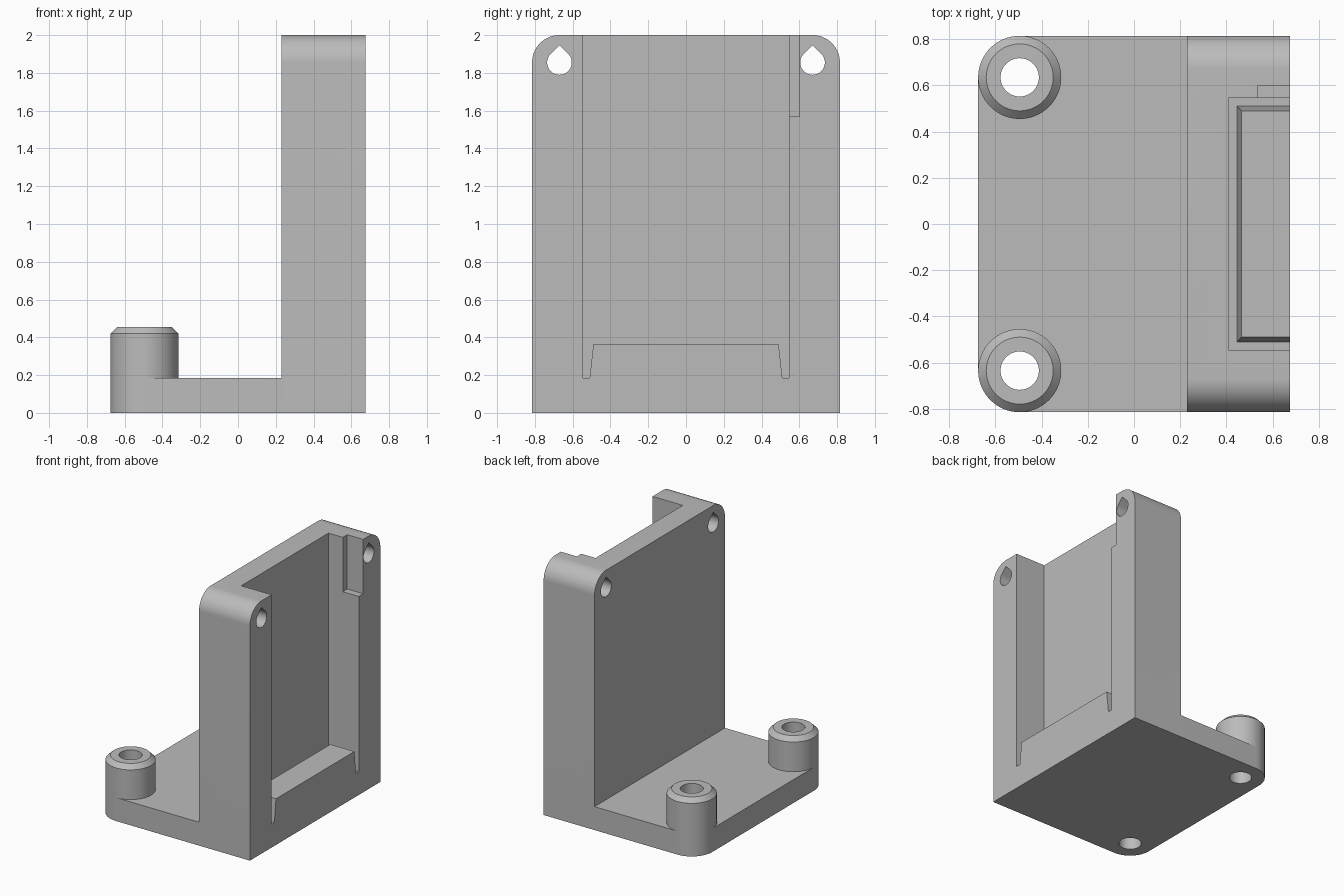
import bpy, bmesh
from math import pi, sin, cos, radians
from mathutils import Matrix, Vector

if "Cube" in bpy.data.objects:
    bpy.data.objects.remove(bpy.data.objects["Cube"], do_unlink=True)

grey = bpy.data.materials.new("plain_grey")
grey.use_nodes = True
COLOUR = (0.5, 0.5, 0.5, 1)
grey.diffuse_color = COLOUR
grey.node_tree.nodes["Principled BSDF"].inputs["Base Color"].default_value = COLOUR

X, Y, TOP = 0.675, 0.815, 2.0
BASE = 0.185                  # base plate thickness
WALL_X = 0.23                 # back of the upright wall
POST_R, HOLE_R = 0.18, 0.083
CORNER_R, TEAR_R = 0.145, 0.065


def finish(bm, name):
    bmesh.ops.recalc_face_normals(bm, faces=bm.faces)
    me = bpy.data.meshes.new(name)
    bm.to_mesh(me)
    bm.free()
    me.materials.append(grey)
    ob = bpy.data.objects.new(name, me)
    bpy.context.collection.objects.link(ob)
    return ob


def prism(name, points, axis, lo, hi):
    """Extrude a 2D outline along z (points are x, y) or x (points are y, z)."""
    bm = bmesh.new()
    place = (lambda p: (p[0], p[1], lo)) if axis == "z" else (lambda p: (lo, p[0], p[1]))
    face = bm.faces.new([bm.verts.new(place(p)) for p in points])
    side = bmesh.ops.extrude_face_region(bm, geom=[face])["geom"]
    step = Vector((0, 0, hi - lo)) if axis == "z" else Vector((hi - lo, 0, 0))
    bmesh.ops.translate(bm, vec=step, verts=[v for v in side if isinstance(v, bmesh.types.BMVert)])
    return finish(bm, name)


def box(name, x, y, z):
    return prism(name, [(x[0], y[0]), (x[1], y[0]), (x[1], y[1]), (x[0], y[1])], "z", *z)


def arc(cx, cy, r, start, end, n):
    angles = [radians(start + (end - start) * i / n) for i in range(n + 1)]
    return [(cx + r * cos(a), cy + r * sin(a)) for a in angles]


def lathe(name, profile, x, y, n=64):
    """Revolve a closed (radius, z) outline about a vertical axis."""
    bm = bmesh.new()
    rings = [[bm.verts.new((x + r * cos(2 * pi * i / n), y + r * sin(2 * pi * i / n), z))
              for i in range(n)] for r, z in profile]
    for a, b in zip(rings, rings[1:] + rings[:1]):
        for i in range(n):
            j = (i + 1) % n
            bm.faces.new((a[i], a[j], b[j], b[i]))
    return finish(bm, name)


def combine(target, tool, operation):
    mod = target.modifiers.new(operation.lower(), "BOOLEAN")
    mod.operation, mod.solver, mod.object = operation, "EXACT", tool
    bpy.context.view_layer.objects.active = target
    bpy.ops.object.modifier_apply(modifier=mod.name)
    bpy.data.objects.remove(tool, do_unlink=True)


# Upright wall with rounded top corners
cy, cz = Y - CORNER_R, TOP - CORNER_R
bracket = prism("bracket", [(-Y, 0), (Y, 0)] + arc(cy, cz, CORNER_R, 0, 90, 16)
                + arc(-cy, cz, CORNER_R, 90, 180, 16), "x", WALL_X, X)

# Open pocket in the wall, with a small side notch near the top
combine(bracket, box("pocket", (0.41, X + 0.1), (-0.545, 0.545), (BASE, TOP + 0.1)), "DIFFERENCE")
combine(bracket, box("side_notch", (0.535, X + 0.1), (0.5, 0.6), (1.57, TOP + 0.1)), "DIFFERENCE")

# Tapered ledge on the pocket floor
ledge = box("ledge", (0.447, X), (-0.51, 0.51), (BASE, 0.365))
for v in ledge.data.vertices:
    if v.co.z > 0.3:
        v.co.y *= 0.49 / 0.51
        if v.co.x < 0.5:
            v.co.x = 0.465
combine(bracket, ledge, "UNION")

# Teardrop holes through both ends of the wall
for s in (-1, 1):
    tear = arc(s * cy, cz, TEAR_R, 135, 405, 36) + [(s * cy, cz + TEAR_R * 2 ** 0.5)]
    combine(bracket, prism("teardrop", tear, "x", WALL_X - 0.1, X + 0.1), "DIFFERENCE")

# Base plate with rounded rear corners
px, py = POST_R - X, Y - POST_R
plate = prism("plate", [(WALL_X, -Y), (WALL_X, Y)] + arc(px, py, POST_R, 90, 180, 16)
              + arc(px, -py, POST_R, 180, 270, 16), "z", 0, BASE)
combine(bracket, plate, "UNION")

# Chamfered hollow posts, bored through the plate
for s in (-1, 1):
    combine(bracket, prism("bore", arc(px, s * py, HOLE_R, 0, 360, 64)[:-1], "z", -0.1, 0.6), "DIFFERENCE")
    post = lathe("post", [(HOLE_R, BASE), (POST_R, BASE), (POST_R, 0.42),
                          (0.145, 0.455), (HOLE_R, 0.455)], px, s * py)
    combine(bracket, post, "UNION")

# Smooth the curved faces and keep the edges crisp
bpy.ops.object.select_all(action="DESELECT")
bracket.select_set(True)
bpy.context.view_layer.objects.active = bracket
bpy.ops.object.shade_smooth_by_angle(angle=radians(25))
